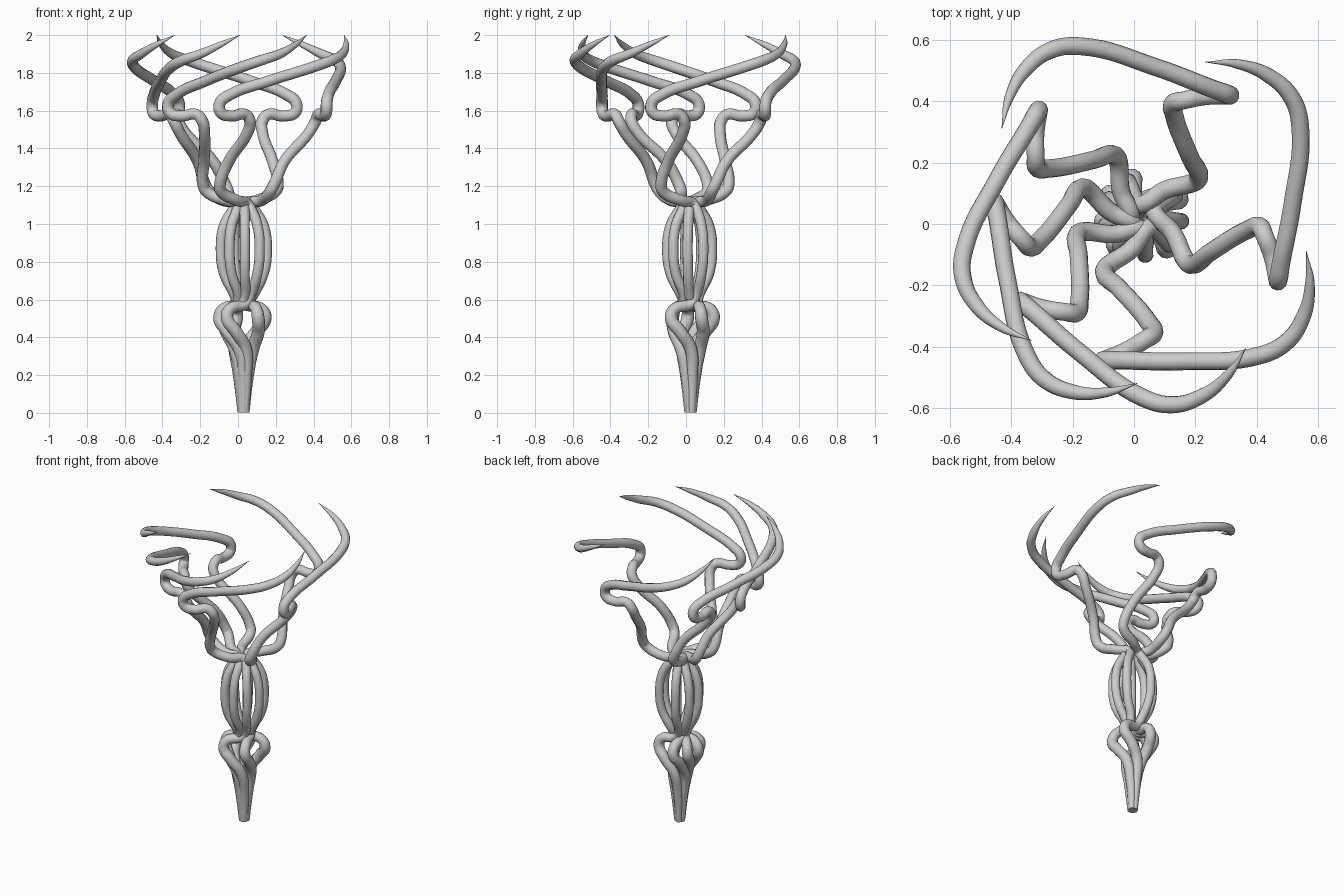
import bpy
from math import radians, sin, cos

CX, CY = 0.03, 0.024          # axis of the bundle
# strand path: (radius from axis, turn in degrees, height, tube radius)
FOOT = [
    # tapered foot
    (0.012, 75, 0.003, 0.021), (0.027, 68, 0.20, 0.030), (0.050, 48, 0.34, 0.034),
    # lower knot
    (0.095, 12, 0.43, 0.034), (0.128, -6, 0.50, 0.034), (0.110, -5, 0.548, 0.031),
    (0.040, 55, 0.578, 0.029),
]
CAGE = [
    (0.045, 80, 0.61, 0.027), (0.107, 80, 0.74, 0.027), (0.124, 80, 0.86, 0.027),
    (0.107, 80, 0.99, 0.027), (0.055, 80, 1.08, 0.028),
]
BRANCH = [
    # flared branch
    (0.040, 70, 1.105, 0.029),
    (0.110, 18, 1.125, 0.030), (0.205, 1, 1.175, 0.031), (0.224, 3, 1.21, 0.031),
    (0.245, 18, 1.33, 0.030),
    (0.345, 40, 1.48, 0.030), (0.382, 42, 1.545, 0.031), (0.400, 38, 1.58, 0.030),
    (0.445, 29, 1.572, 0.030), (0.480, 22.5, 1.59, 0.031), (0.485, 22, 1.64, 0.031),
    (0.474, 28, 1.683, 0.030),
    # sweeping horn
    (0.488, 52, 1.755, 0.029), (0.590, 77, 1.835, 0.029), (0.620, 86, 1.868, 0.028),
    (0.615, 95, 1.90, 0.025), (0.585, 105, 1.95, 0.016), (0.543, 115, 2.0, 0.001),
]


def strand(name, angle, path):
    cu = bpy.data.curves.new(name, 'CURVE')
    cu.dimensions = '3D'
    cu.bevel_depth = 1.0
    cu.bevel_resolution = 4
    cu.resolution_u = 8
    cu.use_fill_caps = True
    sp = cu.splines.new('BEZIER')
    sp.bezier_points.add(len(path) - 1)
    for p, (r, a, z, t) in zip(sp.bezier_points, path):
        th = radians(angle + a)
        p.co = (CX + r * cos(th), CY + r * sin(th), z)
        p.radius = t
        p.handle_left_type = p.handle_right_type = 'AUTO'
    ob = bpy.data.objects.new(name, cu)
    bpy.context.collection.objects.link(ob)
    return ob


# six strands on a nine-fold ring (three positions left empty)
strands = [strand(f"strand_{i + 1}", 33 + 40 * k, FOOT + CAGE + BRANCH)
           for i, k in enumerate((0, 2, 3, 4, 5, 7))]
# extra cage ribs that join the necks above and below
strands += [strand(f"cage_rib_{i + 1}", 33 + 40 * k, CAGE) for i, k in enumerate((1, 6))]

# turn the tubes into smooth meshes
bpy.ops.object.select_all(action='DESELECT')
for ob in strands:
    ob.select_set(True)
bpy.context.view_layer.objects.active = strands[0]
bpy.ops.object.convert(target='MESH')
bpy.ops.object.shade_smooth_by_angle(angle=radians(50))
